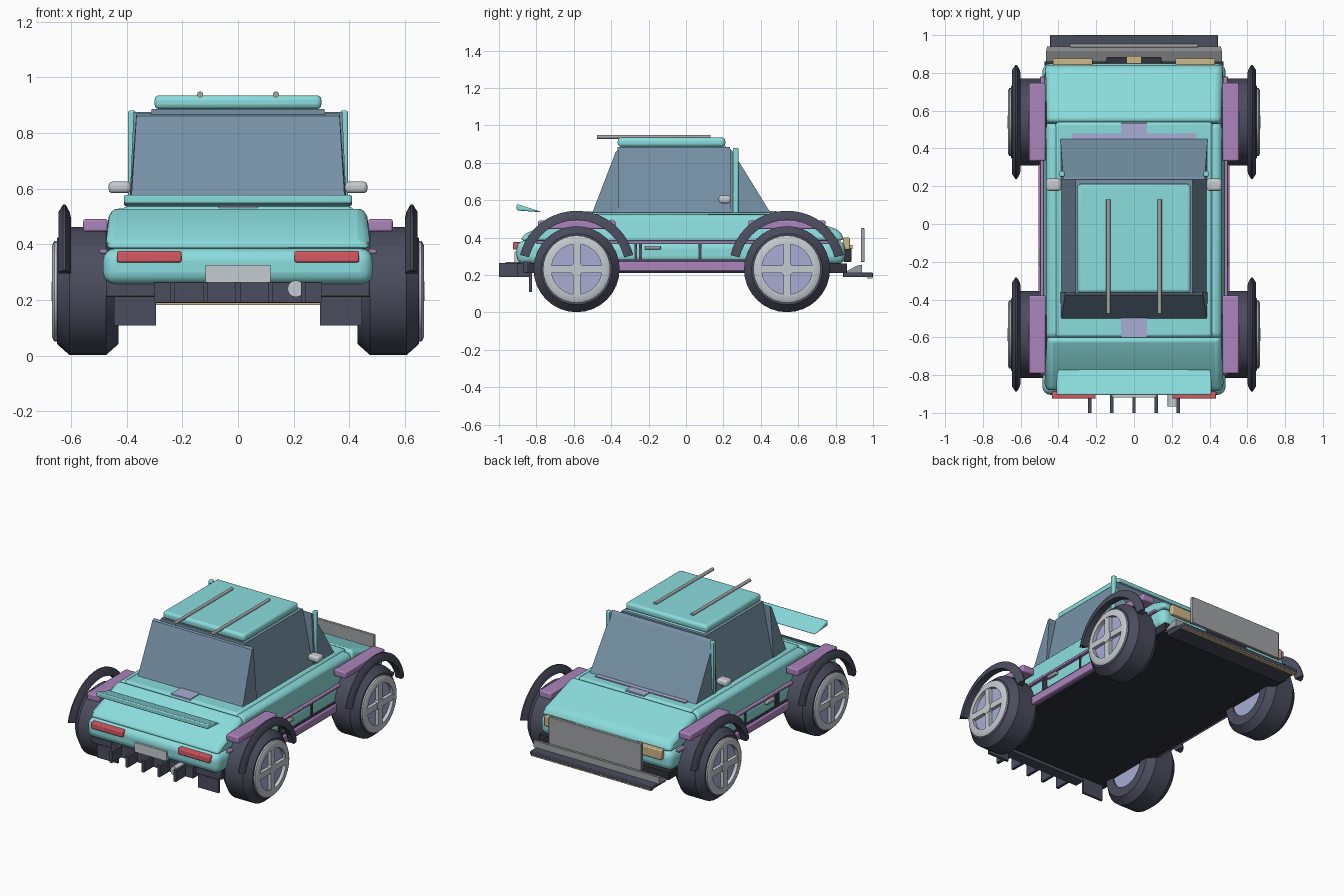
import bpy, bmesh, math
from mathutils import Matrix, Vector

if "Cube" in bpy.data.objects:
    bpy.data.objects.remove(bpy.data.objects["Cube"])


def mat(name, r, g, b):
    m = bpy.data.materials.new(name)
    m.diffuse_color = tuple((c / 255) ** 2.2 for c in (r, g, b)) + (1,)
    m.use_nodes = True
    m.node_tree.nodes["Principled BSDF"].inputs["Base Color"].default_value = m.diffuse_color
    return m


TEAL = mat("teal paint", 138, 220, 220)
GLASS = mat("blue grey glass", 118, 145, 165)
DARK = mat("dark rubber", 76, 78, 94)
BLACK = mat("black underside", 52, 53, 62)
PURPLE = mat("purple trim", 170, 130, 186)
LILAC = mat("lilac metal", 166, 172, 212)
SILVER = mat("silver", 196, 202, 208)
GREY = mat("grey metal", 160, 163, 165)
RED = mat("red lamp", 214, 90, 100)
TAN = mat("tan lamp", 204, 182, 136)


def finish(name, bm, m, bevel=0, seg=2, smooth=False):
    bmesh.ops.recalc_face_normals(bm, faces=bm.faces)
    me = bpy.data.meshes.new(name)
    bm.to_mesh(me)
    bm.free()
    ob = bpy.data.objects.new(name, me)
    bpy.context.collection.objects.link(ob)
    me.materials.append(m)
    if bevel:
        b = ob.modifiers.new("bevel", 'BEVEL')
        b.width, b.segments, b.limit_method = bevel, seg, 'ANGLE'
    if bevel or smooth:
        bpy.context.view_layer.objects.active = ob
        ob.select_set(True)
        bpy.ops.object.shade_smooth_by_angle(angle=math.radians(35))
        ob.select_set(False)
    return ob


def box(name, m, x, y, z, bevel=0, seg=2):
    """Box from (min, max) pairs."""
    bm = bmesh.new()
    bmesh.ops.create_cube(bm, size=1)
    for v in bm.verts:
        v.co = Vector([(a + b) / 2 + c * (b - a) for c, (a, b) in zip(v.co, (x, y, z))])
    return finish(name, bm, m, bevel, seg)


def sided(name, m, x, y, z, bevel=0):
    """Box on the right and its mirror on the left."""
    box(name + "_right", m, x, y, z, bevel)
    box(name + "_left", m, (-x[1], -x[0]), y, z, bevel)


def prism(name, m, pts, bevel=0, seg=2):
    """Closed (y, z, half width) outline spanned across the car."""
    bm = bmesh.new()
    a = [bm.verts.new((w, y, z)) for y, z, w in pts]
    b = [bm.verts.new((-w, y, z)) for y, z, w in pts]
    bm.faces.new(a)
    bm.faces.new(b)
    for i in range(len(a)):
        j = (i + 1) % len(a)
        bm.faces.new((a[i], a[j], b[j], b[i]))
    return finish(name, bm, m, bevel, seg)


def lathe(name, m, prof, cy, cz, side, a0=0, a1=360, n=32):
    """Turn a closed (x, radius) outline about the wheel axis."""
    bm = bmesh.new()
    full = a1 - a0 == 360
    rings = []
    for i in range(n if full else n + 1):
        t = math.radians(a0 + (a1 - a0) * i / n)
        rings.append([bm.verts.new((side * x, cy + r * math.cos(t), cz + r * math.sin(t)))
                      for x, r in prof])
    k = len(prof)
    for i in range(n):
        p, q = rings[i], rings[(i + 1) % len(rings)]
        for j in range(k):
            bm.faces.new((p[j], p[(j + 1) % k], q[(j + 1) % k], q[j]))
    if not full:
        bm.faces.new(rings[0])
        bm.faces.new(rings[-1])
    return finish(name, bm, m, smooth=True)


def rod(name, m, x, y0, y1, z, r, n=12):
    bm = bmesh.new()
    mtx = Matrix.Translation((x, (y0 + y1) / 2, z)) @ Matrix.Rotation(math.pi / 2, 4, 'X')
    bmesh.ops.create_cone(bm, cap_ends=True, segments=n, radius1=r, radius2=r,
                          depth=y1 - y0, matrix=mtx)
    return finish(name, bm, m, smooth=True)


# body shell
box("lower_body", TEAL, (-.485, .485), (-.905, .85), (.255, .385), .045, 4)
W, T = .48, .455
prism("middle_body", TEAL, [(-.61, .37, W), (-.61, .46, W), (-.6, .525, T),
                            (.53, .525, T), (.535, .46, W), (.535, .37, W)], .025, 3)
prism("hood", TEAL, [(.53, .38, W), (.53, .46, W), (.54, .535, T),
                     (.82, .44, T), (.85, .385, W)], .025, 3)
prism("rear_deck", TEAL, [(-.595, .38, W), (-.595, .46, W), (-.605, .535, T),
                          (-.86, .42, T), (-.89, .385, W)], .025, 3)
box("cabin_base", TEAL, (-.415, .415), (-.6, .54), (.5, .535), .015)
box("undertray", BLACK, (-.475, .475), (-.85, .86), (.21, .262))

# cabin glass, posts and roof
prism("windshield", GLASS, [(.235, .535, .39), (.235, .875, .375), (.25, .86, .375), (.45, .535, .39)])
prism("rear_window", GLASS, [(-.36, .535, .39), (-.36, .87, .365), (-.375, .86, .365), (-.5, .535, .385)])
bm = bmesh.new()
bmesh.ops.create_cube(bm, size=1)
for v in bm.verts:
    top = v.co.z > 0
    v.co = ((.31 if top else .385) * (1 if v.co.x > 0 else -1),
            .235 if v.co.y > 0 else -.365, .885 if top else .535)
finish("side_windows", bm, GLASS)
box("roof_base", TEAL, (-.29, .29), (-.35, .215), (.865, .892), .01)
box("roof", TEAL, (-.3, .3), (-.365, .21), (.885, .935), .018, 3)
sided("windshield_post", TEAL, (.368, .395), (.25, .28), (.53, .88), .006)
for s in (-1, 1):
    rod("roof_bar", GREY, s * .136, -.475, .13, .938, .011)
for s, n in ((1, "right"), (-1, "left")):
    m = box("mirror_" + n, SILVER, *[sorted((s * .385, s * .465)), (.175, .24), (.583, .625)], .015, 3)
box("front_vent", LILAC, (-.07, .07), (.45, .535), (.53, .54))
box("wiper_panel", LILAC, (-.33, .33), (.45, .48), (.53, .542))
box("rear_vent", LILAC, (-.07, .07), (-.6, -.49), (.53, .54))

# rear spoiler
prism("spoiler", TEAL, [(-.905, .58, .41), (-.905, .545, .41), (-.765, .535, .41)], .008)

# side trim
sided("sill", PURPLE, (.46, .505), (-.42, .36), (.22, .272), .006)
sided("side_strip", PURPLE, (.47, .497), (-.8, .78), (.367, .383), .004)
sided("sill_gap", DARK, (.46, .49), (-.4, .34), (.27, .285))
for y in (-.268, -.243, .075):
    sided("door_seam", DARK, (.47, .492), (y - .007, y + .007), (.28, .37))
sided("door_handle", GREY, (.47, .505), (-.22, -.135), (.335, .355), .005)

# wheels, arches and fender blocks
CZ = .231
for label, cy in (("front", .54), ("rear", -.585)):
    sided(label + "_fender_block", PURPLE, (.468, .556), (cy - .207, cy + .207), (.445, .49), .008)
    for s in (1, -1):
        lathe(label + "_tyre", DARK, [(.43, .13), (.43, .19), (.475, .23), (.605, .23),
                                      (.65, .19), (.65, .17), (.63, .13)], cy, CZ, s)
        lathe(label + "_wheel_disc", LILAC, [(.44, .001), (.44, .14), (.645, .14), (.645, .001)], cy, CZ, s)
        lathe(label + "_rim", SILVER, [(.64, .135), (.64, .18), (.66, .18), (.668, .165),
                                       (.668, .135)], cy, CZ, s)
        lathe(label + "_hub", SILVER, [(.64, .001), (.64, .035), (.67, .035), (.67, .001)], cy, CZ, s)
        xs = sorted((s * .64, s * .667))
        box(label + "_spoke_across", SILVER, xs, (cy - .155, cy + .155), (CZ - .02, CZ + .02))
        box(label + "_spoke_upright", SILVER, xs, (cy - .02, cy + .02), (CZ - .155, CZ + .155))
        lathe(label + "_arch", DARK, [(.6, .262), (.605, .285), (.62, .312), (.628, .312),
                                      (.645, .285), (.645, .262)], cy, CZ, s, 14, 166, 20)

# front end: lamps, grille, splitter and plate
sided("headlamp", TAN, (.22, .43), (.84, .876), (.335, .4), .006)
box("grille", BLACK, (-.145, .145), (.84, .885), (.27, .345), .006)
box("grille_badge_bar", TAN, (-.04, .04), (.85, .889), (.34, .36))
prism("bumper_wedge", GREY, [(.84, .21, .465), (.94, .21, .46), (.94, .255, .46), (.915, .25, .465)])
box("splitter", DARK, (-.445, .445), (.84, 1.0), (.188, .212), .004)
box("splitter_lip", TAN, (-.44, .44), (.97, .998), (.181, .189))
box("front_plate", GREY, (-.34, .34), (.935, .955), (.27, .45), .003)

# rear end: lamps, plate, diffuser, flaps and exhaust
sided("tail_lamp", RED, (.203, .435), (-.925, -.88), (.335, .375), .006)
box("rear_plate", SILVER, (-.117, .117), (-.918, -.89), (.262, .325))
box("diffuser", DARK, (-.3, .3), (-.9, -.83), (.19, .262))
box("rear_skirt", DARK, (-.475, .475), (-.87, -.83), (.21, .275), .008)
for i in range(-2, 3):
    box("diffuser_fin", DARK, (i * .1175 - .009, i * .1175 + .009), (-1.0, -.86), (.19, .265))
sided("mud_flap", DARK, (.295, .445), (-.84, -.824), (.108, .24))
rod("exhaust", SILVER, .208, -.965, -.85, .24, .03, 16)
